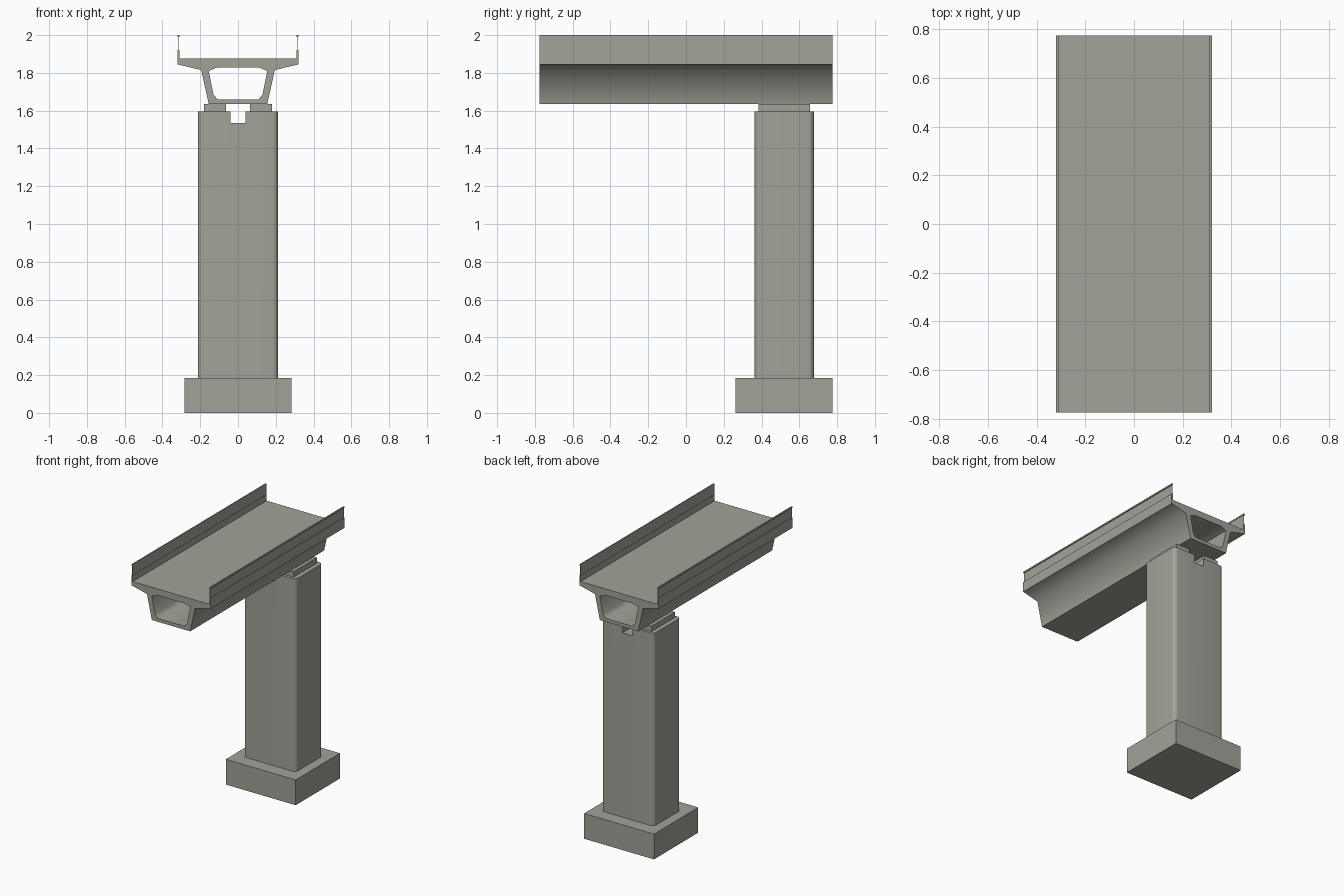
import bpy, bmesh, math

if "Cube" in bpy.data.objects:
    bpy.data.objects.remove(bpy.data.objects["Cube"])

concrete = bpy.data.materials.new("concrete grey")
concrete.diffuse_color = (0.36, 0.365, 0.315, 1)
concrete.use_nodes = True
concrete.node_tree.nodes["Principled BSDF"].inputs["Base Color"].default_value = concrete.diffuse_color


def extrude_half(name, pts, y0, y1, angle=30, round_x=None, radius=0.03):
    """Extrude the right half of an x-z section (counter-clockwise) along y, mirrored in x."""
    bm = bmesh.new()
    front = [bm.verts.new((x, y0, z)) for x, z in pts]
    back = [bm.verts.new((x, y1, z)) for x, z in pts]
    bm.faces.new(front)
    bm.faces.new(back[::-1])
    for i in range(len(pts)):
        j = (i + 1) % len(pts)
        if pts[i][0] == 0 and pts[j][0] == 0:
            continue  # leave the mirror seam open
        bm.faces.new((front[j], front[i], back[i], back[j]))
    if round_x:
        edges = [e for e in bm.edges
                 if all(abs(v.co.x - round_x) < 1e-4 for v in e.verts)
                 and abs(e.verts[0].co.z - e.verts[1].co.z) > 0.1]
        bmesh.ops.bevel(bm, geom=edges, offset=radius, segments=6,
                        profile=0.5, affect='EDGES')
    me = bpy.data.meshes.new(name)
    bm.to_mesh(me)
    bm.free()
    me.materials.append(concrete)
    ob = bpy.data.objects.new(name, me)
    bpy.context.collection.objects.link(ob)
    bpy.ops.object.select_all(action='DESELECT')
    ob.select_set(True)
    bpy.context.view_layer.objects.active = ob
    bpy.ops.object.shade_smooth_by_angle(angle=math.radians(angle))
    m = ob.modifiers.new("mirror", 'MIRROR')
    m.merge_threshold = 0.0002
    return ob


def rect(x0, x1, z0, z1):
    return [(x0, z0), (x1, z0), (x1, z1), (x0, z1)]


L = 0.775

# footing and column with a slot across its head
extrude_half("footing", rect(0, 0.283, 0, 0.185), 0.263, L)
extrude_half("column", [(0, 0.185), (0.213, 0.185), (0.213, 1.595), (0.04, 1.595),
                        (0.04, 1.535), (0, 1.535)], 0.363, 0.677, round_x=0.213)

# bearing blocks
extrude_half("bearing_blocks", rect(0.064, 0.18, 1.595, 1.635), 0.384, 0.657)

# hollow box girder with cantilever wings and edge kerbs
extrude_half("box_girder", [
    (0, 1.635), (0.155, 1.635), (0.195, 1.815), (0.32, 1.845),
    (0.32, 1.92), (0.31, 1.92), (0.31, 1.875), (0, 1.875),
    (0, 1.828), (0.113, 1.828), (0.155, 1.81), (0.13, 1.685),
    (0.108, 1.66), (0, 1.66)], -L, L, angle=70)

# thin parapet panels and their cap rails
extrude_half("parapet_panels", rect(0.312, 0.314, 1.92, 1.99), -L, L)
extrude_half("parapet_caps", rect(0.31, 0.32, 1.99, 2.0), -L, L)
